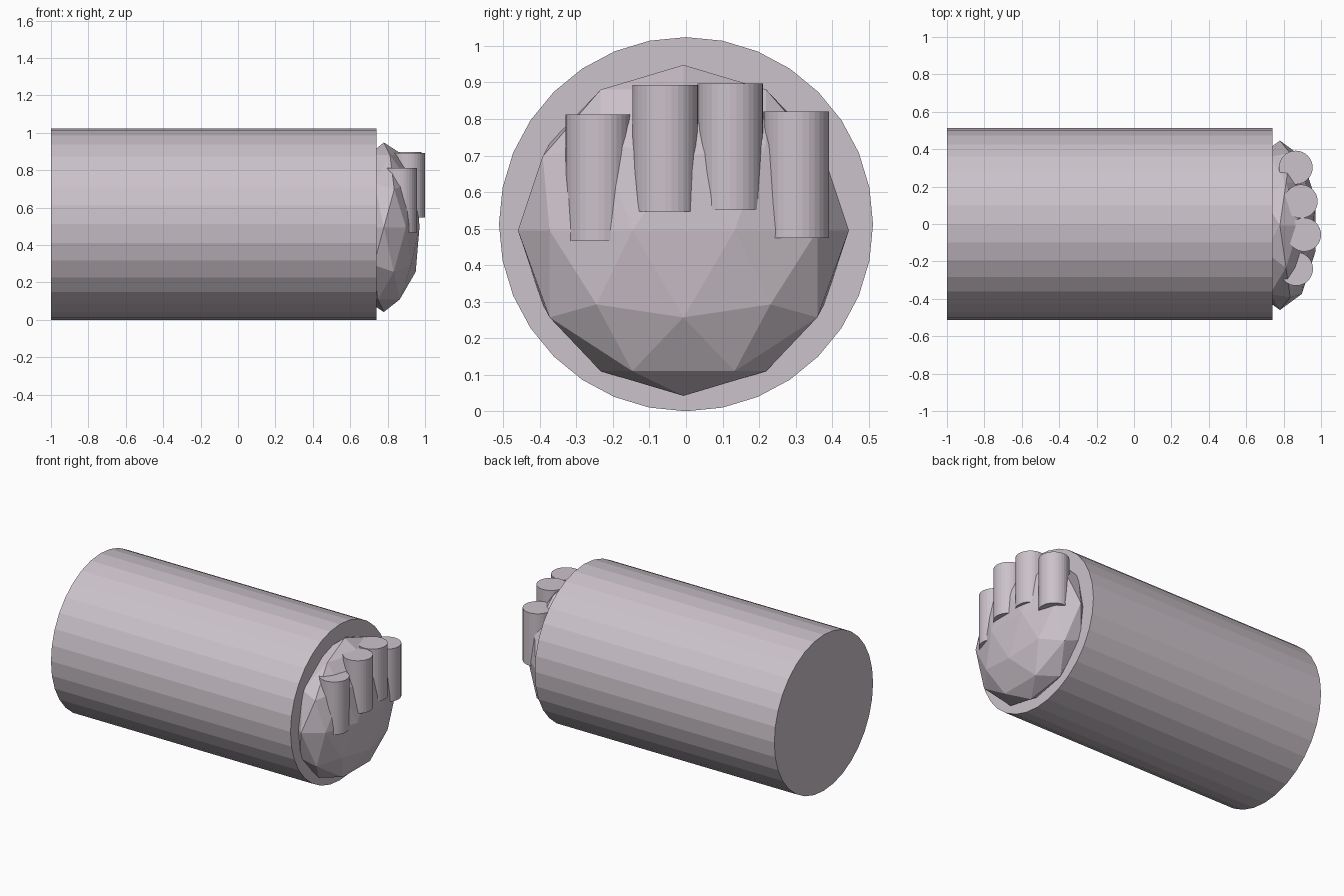
import bpy
import math

if "Cube" in bpy.data.objects:
    bpy.data.objects.remove(bpy.data.objects["Cube"])

mat = bpy.data.materials.new("pale_mauve_grey")
mat.diffuse_color = (0.60, 0.54, 0.59, 1)
mat.use_nodes = True
mat.node_tree.nodes["Principled BSDF"].inputs["Base Color"].default_value = mat.diffuse_color


def finish(name):
    obj = bpy.context.object
    obj.name = name
    obj.data.materials.append(mat)
    return obj


# Arm: thick cylinder lying along x
bpy.ops.mesh.primitive_cylinder_add(vertices=32, radius=0.512, depth=1.74,
                                    location=(-0.13, 0, 0.512),
                                    rotation=(0, math.pi / 2, 0))
finish("arm")

# Palm: faceted ball flattened against the end of the arm
bpy.ops.mesh.primitive_ico_sphere_add(subdivisions=2, radius=1,
                                      location=(0.78, -0.007, 0.495))
finish("palm").scale = (0.2, 0.453, 0.453)

# Fingers: four upright cylinders (x, y, bottom z)
fingers = [(0.867, -0.24, 0.466), (0.91, -0.057, 0.547),
           (0.892, 0.121, 0.551), (0.865, 0.302, 0.474)]
for i, (x, y, z) in enumerate(fingers, 1):
    bpy.ops.mesh.primitive_cylinder_add(vertices=32, radius=0.09, depth=0.346,
                                        location=(x, y, z + 0.173))
    finish(f"finger_{i}")
